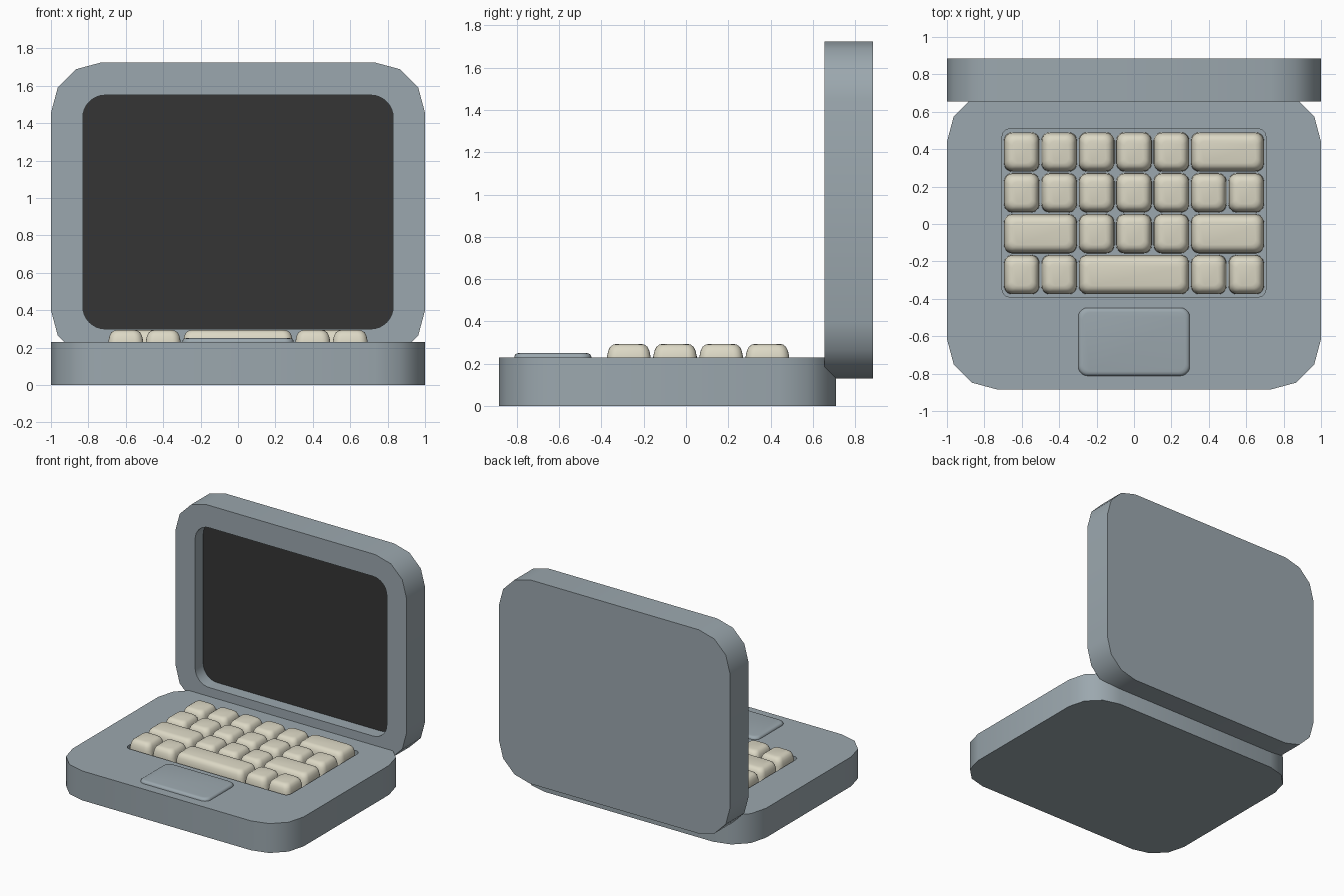
import bpy, bmesh, math
from mathutils import Matrix

if "Cube" in bpy.data.objects:
    bpy.data.objects.remove(bpy.data.objects["Cube"])


def material(name, rgb):
    m = bpy.data.materials.new(name)
    m.diffuse_color = (*rgb, 1)
    m.use_nodes = True
    m.node_tree.nodes["Principled BSDF"].inputs["Base Color"].default_value = m.diffuse_color
    return m


GREY = material("blue grey casing", (0.33, 0.39, 0.425))
DARK = material("dark screen", (0.036, 0.036, 0.036))
CREAM = material("cream keys", (0.72, 0.69, 0.56))


def rounded(x0, x1, y0, y1, r, seg):
    """Outline of a rounded rectangle, counter-clockwise."""
    pts = []
    corners = [(x1 - r, y0 + r, -90), (x1 - r, y1 - r, 0),
               (x0 + r, y1 - r, 90), (x0 + r, y0 + r, 180)]
    for cx, cy, a0 in corners:
        for i in range(seg + 1):
            a = math.radians(a0 + 90 * i / seg)
            pts.append((cx + r * math.cos(a), cy + r * math.sin(a)))
    return pts


def ring(bm, pts, z):
    return [bm.verts.new((x, y, z)) for x, y in pts]


def bridge(bm, a, b):
    n = len(a)
    for i in range(n):
        bm.faces.new((a[i], a[(i + 1) % n], b[(i + 1) % n], b[i]))


def finish(bm, name, mats, matrix=None, angle=40):
    bmesh.ops.recalc_face_normals(bm, faces=bm.faces[:])
    if matrix:
        bm.transform(matrix)
    me = bpy.data.meshes.new(name)
    bm.to_mesh(me)
    bm.free()
    for m in mats:
        me.materials.append(m)
    ob = bpy.data.objects.new(name, me)
    bpy.context.collection.objects.link(ob)
    bpy.ops.object.select_all(action='DESELECT')
    ob.select_set(True)
    bpy.context.view_layer.objects.active = ob
    bpy.ops.object.shade_smooth_by_angle(angle=math.radians(angle))
    return ob


def tray(name, outer, inner, height, floor, mats, matrix=None):
    """Solid slab with a straight-walled recess in its top."""
    bm = bmesh.new()
    bottom, top = ring(bm, outer, 0), ring(bm, outer, height)
    rim, base = ring(bm, inner, height), ring(bm, inner, floor)
    bm.faces.new(bottom)
    bridge(bm, bottom, top)
    bridge(bm, rim, base)
    floor_face = bm.faces.new(base)
    floor_face.material_index = len(mats) - 1
    edges = [bm.edges.get((l[i - 1], l[i])) for l in (top, rim) for i in range(len(l))]
    bmesh.ops.triangle_fill(bm, edges=edges, use_beauty=True, normal=(0, 0, 1))
    return finish(bm, name, mats, matrix)


def cushion(name, x0, x1, y0, y1, r, levels, mat):
    """Soft-edged block lofted through (z, inset) levels."""
    bm = bmesh.new()
    rings = [ring(bm, rounded(x0 + d, x1 - d, y0 + d, y1 - d, max(r - d * 0.4, 0.01), 5), z)
             for z, d in levels]
    bm.faces.new(rings[0])
    for a, b in zip(rings, rings[1:]):
        bridge(bm, a, b)
    bm.faces.new(rings[-1])
    return finish(bm, name, [mat], None, 50)


# lower case with keyboard well
tray("base", rounded(-1, 1, -0.885, 0.71, 0.27, 3),
     rounded(-0.705, 0.705, -0.39, 0.508, 0.04, 5), 0.23, 0.16, [GREY])

# upright lid with recessed screen
stand = Matrix.Translation((0, 0.885, 0)) @ Matrix.Rotation(math.pi / 2, 4, 'X')
tray("lid", rounded(-1, 1, 0.13, 1.725, 0.27, 3),
     rounded(-0.83, 0.83, 0.30, 1.55, 0.12, 8), 0.23, 0.13, [GREY, DARK], stand)

# keys: widths in key units, rows from back to front
KEY = [(0.16, 0), (0.235, 0.002), (0.262, 0.008), (0.28, 0.017),
       (0.290, 0.030), (0.294, 0.046)]
rows = [(1, 1, 1, 1, 1, 2), (1,) * 7, (2, 1, 1, 1, 2), (1, 1, 3, 1, 1)]
for r, widths in enumerate(rows):
    x, yc = -0.7, 0.385 - 0.2185 * r
    for k, w in enumerate(widths):
        cushion(f"key_{r + 1}_{k + 1}", x + 0.005, x + 0.2 * w - 0.005,
                yc - 0.105, yc + 0.105, 0.045, KEY, CREAM)
        x += 0.2 * w

# touch pad
cushion("touch_pad", -0.298, 0.298, -0.812, -0.448, 0.05,
        [(0.2, 0), (0.234, 0.0), (0.243, 0.004), (0.249, 0.012), (0.251, 0.024)], GREY)
